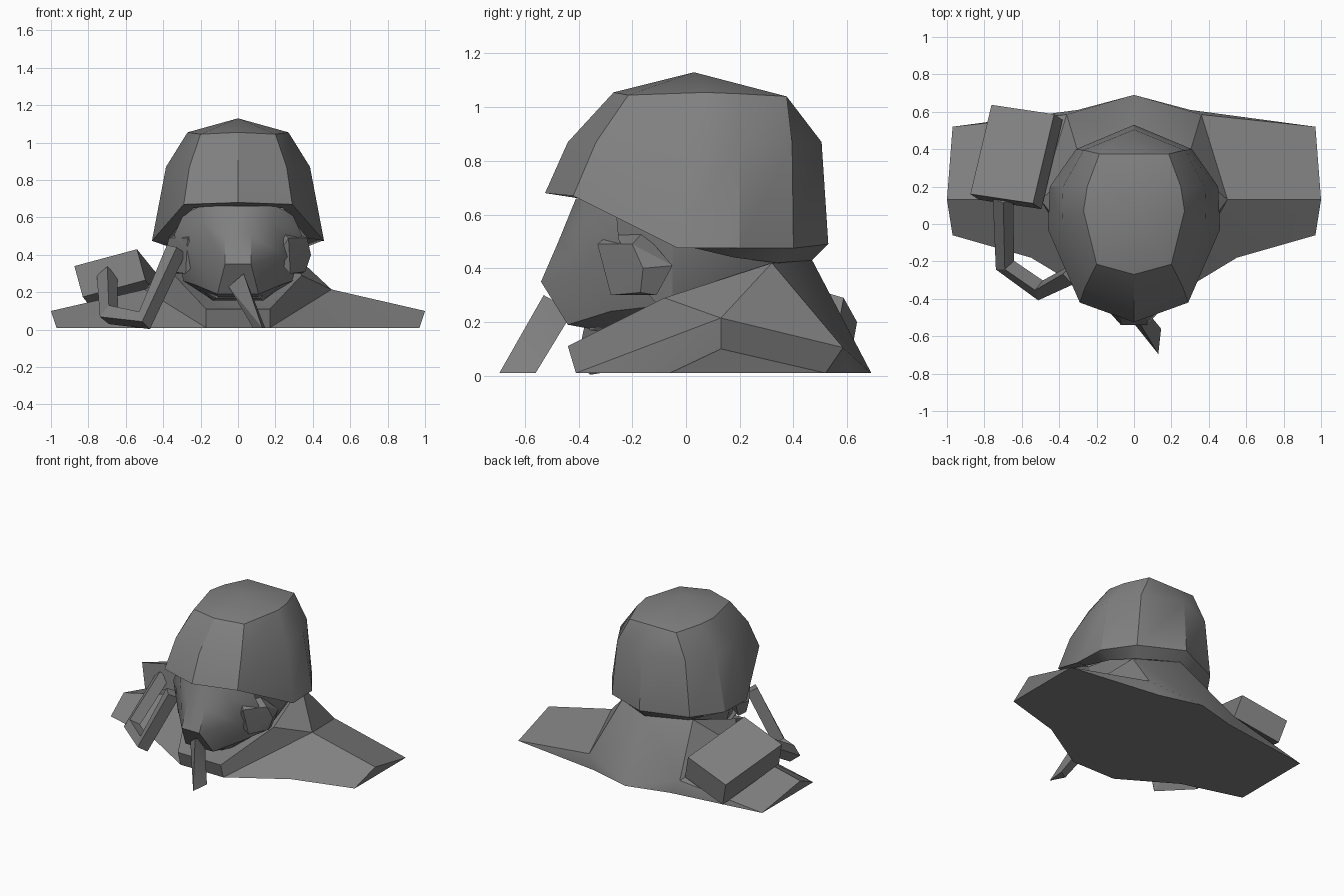
import bpy, bmesh, math
from mathutils import Vector

cube = bpy.data.objects.get("Cube")
if cube:
    bpy.data.objects.remove(cube, do_unlink=True)

# Single matte grey
grey = bpy.data.materials.new("stone_grey")
grey.use_nodes = True
COLOUR = (0.216, 0.216, 0.216, 1)
grey.diffuse_color = COLOUR
bsdf = next(n for n in grey.node_tree.nodes if n.type == 'BSDF_PRINCIPLED')
bsdf.inputs["Base Color"].default_value = COLOUR


def select_only(ob):
    bpy.ops.object.select_all(action='DESELECT')
    ob.select_set(True)
    bpy.context.view_layer.objects.active = ob


def finish(name, bm, smooth=30):
    bmesh.ops.remove_doubles(bm, verts=bm.verts, dist=0.0005)
    bmesh.ops.recalc_face_normals(bm, faces=bm.faces)
    mesh = bpy.data.meshes.new(name)
    bm.to_mesh(mesh)
    bm.free()
    mesh.materials.append(grey)
    ob = bpy.data.objects.new(name, mesh)
    bpy.context.collection.objects.link(ob)
    if smooth:
        select_only(ob)
        bpy.ops.object.shade_smooth_by_angle(angle=math.radians(smooth))
    return ob


def mirrored(name, verts, faces):
    """Build the left half and its mirror image, joined on the centre line."""
    bm = bmesh.new()
    for s in (1, -1):
        vs = [bm.verts.new((s * x, y, z)) for x, y, z in verts]
        for f in faces:
            loop = [vs[i] for i in f]
            bm.faces.new(loop if s > 0 else loop[::-1])
    return finish(name, bm)


def strips(rows):
    """Join rows of equal length into quads."""
    n = len(rows[0])
    verts = [v for r in rows for v in r]
    faces = [(r * n + i, r * n + i + 1, (r + 1) * n + i + 1, (r + 1) * n + i)
             for r in range(len(rows) - 1) for i in range(n - 1)]
    return verts, faces


def hull(name, points):
    bm = bmesh.new()
    for p in points:
        bm.verts.new(p)
    res = bmesh.ops.convex_hull(bm, input=bm.verts)
    loose = [g for g in res["geom_interior"] if isinstance(g, bmesh.types.BMVert)]
    bmesh.ops.delete(bm, geom=loose, context='VERTS')
    bmesh.ops.dissolve_limit(bm, angle_limit=0.02, verts=bm.verts, edges=bm.edges)
    return finish(name, bm, 20)


def both(points):
    return [(s * x, y, z) for x, y, z in points for s in (1, -1)]


# Helmet: rings from the inner lip up to the crown, front to back
helmet_rows = [
    [(0, -.38, .66), (.24, -.33, .65), (.37, -.03, .49),
     (.36, .18, .44), (.26, .34, .42), (0, .47, .43)],
    [(0, -.525, .68), (.29, -.42, .67), (.46, -.03, .475),
     (.45, .20, .475), (.31, .40, .475), (0, .53, .49)],
    [(0, -.44, .87), (.26, -.335, .87), (.385, 0, .87),
     (.38, .20, .87), (.27, .395, .87), (0, .505, .87)],
    [(0, -.27, 1.055), (.20, -.215, 1.045), (.27, .07, 1.055),
     (.25, .20, 1.05), (.185, .375, 1.04), (0, .375, 1.04)],
]
hv, hf = strips(helmet_rows)
hv.append((0, .03, 1.13))
hf += [(18 + i, 19 + i, 24) for i in range(5)]
mirrored("helmet", hv, hf)

# Head and neck
hull("head", both([
    (.18, -.32, .66), (.28, -.26, .62), (.34, -.05, .50), (.31, .28, .47),
    (.22, .40, .46), (.29, -.05, .28), (.25, .28, .36), (.12, -.36, .17),
    (.13, -.26, .155), (.20, .05, .18)]))

# Face mask: rows from brow to under the chin
mask_rows = [
    [(0, -.41, .66), (.07, -.41, .66), (.20, -.37, .66), (.29, -.26, .62)],
    [(0, -.475, .50), (.07, -.475, .50), (.19, -.38, .57), (.34, -.25, .51)],
    [(0, -.54, .35), (.07, -.54, .35), (.24, -.35, .40), (.32, -.20, .37)],
    [(0, -.44, .19), (.11, -.44, .19), (.23, -.28, .24), (.29, -.10, .26)],
    [(0, -.28, .16), (.10, -.28, .16), (.15, -.25, .17), (.20, -.10, .20)],
]
mirrored("face_mask", *strips(mask_rows))

# Filter on each cheek
for side, s in (("left", 1), ("right", -1)):
    hull(side + "_cheek_filter", [(s * x, y, z) for x, y, z in [
        (.27, -.33, .49), (.23, -.28, .53), (.28, -.16, .535), (.37, -.20, .49),
        (.39, -.16, .40), (.36, -.05, .41), (.34, -.11, .30), (.36, -.17, .31),
        (.28, -.28, .30), (.20, -.30, .38), (.22, -.10, .40)]])

# Shoulders and collar
torso_points = dict(
    fc=(0, -.44, .11), fbc=(0, -.41, .01), f=(.17, -.44, .11), fb=(.17, -.41, .01),
    m=(.55, -.18, .01), s=(.50, .13, .215), a=(1, .13, .10), ab=(.97, -.06, .01),
    bk=(.97, .52, .01), b=(.36, .585, .105), bb=(.30, .61, .01), c=(0, .69, .01),
    p=(.34, -.08, .29), n=(.28, .32, .42), n0=(0, .47, .43),
    ic=(0, -.25, .15), i=(.13, -.25, .15), ip=(.25, -.05, .25),
    i_n=(.22, .28, .36), i0=(0, .40, .38))
torso_faces = [
    "fc fbc fb f", "f fb s p", "fb m s", "m ab a s", "a ab bk", "s a bk b",
    "p s n", "n s b", "n b c n0", "b bb c", "b bk bb",
    "fc f i ic", "f p ip i", "p n i_n ip", "n n0 i0 i_n",
    "fbc c bb bk ab m fb", "ic i ip i_n i0"]
keys = list(torso_points)
mirrored("shoulders", list(torso_points.values()),
         [[keys.index(k) for k in f.split()] for f in torso_faces])

# Pack on the right shoulder, a skewed box
corner = Vector((-.875, .16, .34))
across, back, down = Vector((.335, -.05, .09)), Vector((.113, .477, -.14)), Vector((.045, -.03, -.165))
hull("shoulder_pack", [corner + across * u + back * v + down * w
                       for u in (0, 1) for v in (0, 1) for w in (0, 1)])

# Breathing hose from the pack to the right cheek
curve = bpy.data.curves.new("breathing_hose", 'CURVE')
curve.dimensions = '3D'
curve.bevel_depth = 0.055
curve.bevel_resolution = 0
curve.use_fill_caps = True
path = [(-.70, .14, .29), (-.69, -.22, .08), (-.50, -.355, .05), (-.33, -.27, .43)]
spline = curve.splines.new('POLY')
spline.points.add(len(path) - 1)
for pt, co in zip(spline.points, path):
    pt.co = (*co, 1)
spline.use_smooth = False
hose = bpy.data.objects.new("breathing_hose", curve)
bpy.context.collection.objects.link(hose)
curve.materials.append(grey)
select_only(hose)
bpy.ops.object.convert(target='MESH')
low = -min(v.co.z for v in hose.data.vertices)
for v in hose.data.vertices:
    v.co.z = max(v.co.z, 0)

# Chin strap hanging from the mask
hull("chin_strap", [
    (-.05, -.47, .23), (.03, -.53, .30), (.03, -.42, .24),
    (.08, -.60, .01), (.13, -.695, .01), (.145, -.56, .01)])
